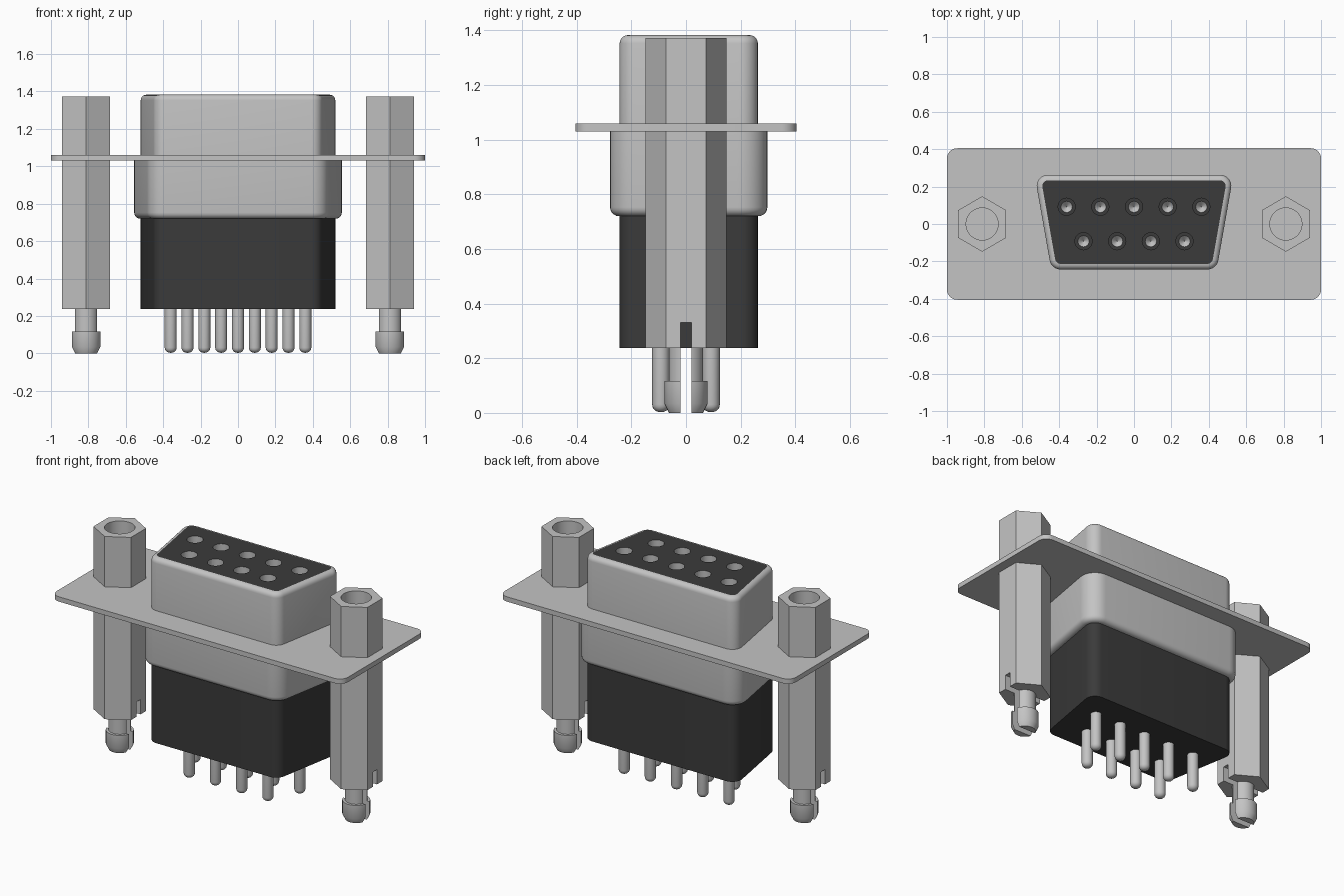
import bpy, bmesh
from math import sin, cos, tan, pi, radians

cube = bpy.data.objects.get("Cube")
if cube:
    bpy.data.objects.remove(cube)


def material(name, rgb, metallic=0.0):
    m = bpy.data.materials.new(name)
    m.use_nodes = True
    m.diffuse_color = (*rgb, 1)
    m.node_tree.nodes["Principled BSDF"].inputs["Base Color"].default_value = (*rgb, 1)
    return m


METAL = material("light_grey_metal", (0.55, 0.55, 0.55))
BLACK = material("black_plastic", (0.043, 0.043, 0.043))

SLANT = radians(10)


def rounded(corners, r, steps=8):
    """Outline through (x, y, start angle, end angle) corner arcs of radius r."""
    pts = []
    for x, y, a0, a1 in corners:
        for i in range(steps + 1):
            a = a0 + (a1 - a0) * i / steps
            pts.append((x + r * cos(a), y + r * sin(a)))
    return pts


def d_outline(inset):
    """Rounded D-shaped outline, wide at the back, shrunk by inset."""
    r = 0.06 - inset
    h = 0.253 - 0.06                       # arc centres stay fixed for every inset
    half = lambda y: 0.487 + y * tan(SLANT) - 0.06 / cos(SLANT)
    top, low = half(h), half(-h)
    yc = 0.01
    return rounded([(top, yc + h, -SLANT, pi / 2),
                    (-top, yc + h, pi / 2, pi + SLANT),
                    (-low, yc - h, pi + SLANT, 1.5 * pi),
                    (low, yc - h, 1.5 * pi, 2 * pi - SLANT)], r)


def circle(r, x=0, y=0, sides=32):
    return [(x + r * cos(pi / 2 + 2 * pi * i / sides),
             y + r * sin(pi / 2 + 2 * pi * i / sides)) for i in range(sides)]


def loft(bm, sections, bands=None):
    """Closed solid through (outline, z) sections; bands gives a material per step."""
    rings = [[bm.verts.new((x, y, z)) for x, y in pts] for pts, z in sections]
    n = len(rings[0])
    for k in range(len(rings) - 1):
        a, b = rings[k], rings[k + 1]
        for i in range(n):
            j = (i + 1) % n
            f = bm.faces.new((a[i], a[j], b[j], b[i]))
            f.material_index = bands[k] if bands else 0
    bm.faces.new(rings[0][::-1])
    bm.faces.new(rings[-1])


def finish(name, bm, mats, smooth=True):
    bmesh.ops.recalc_face_normals(bm, faces=bm.faces)
    me = bpy.data.meshes.new(name)
    bm.to_mesh(me)
    bm.free()
    for m in mats:
        me.materials.append(m)
    ob = bpy.data.objects.new(name, me)
    bpy.context.collection.objects.link(ob)
    if smooth:
        smooth_edges(ob)
    return ob


def activate(ob):
    bpy.ops.object.select_all(action="DESELECT")
    ob.select_set(True)
    bpy.context.view_layer.objects.active = ob


def smooth_edges(ob):
    activate(ob)
    bpy.ops.object.shade_smooth_by_angle(angle=radians(30))


def solid(name, sections, mat):
    bm = bmesh.new()
    loft(bm, sections)
    return finish(name, bm, [mat])


def cut(ob, cutter):
    mod = ob.modifiers.new("cut", "BOOLEAN")
    mod.operation = "DIFFERENCE"
    mod.solver = "EXACT"
    mod.material_mode = "TRANSFER"
    mod.object = cutter
    activate(ob)
    bpy.ops.object.modifier_apply(modifier="cut")
    bpy.data.objects.remove(cutter)
    smooth_edges(ob)


def fillet(z, r, inset, direction, steps=5):
    """D sections rounding from the side wall over to a flat end at height z."""
    arcs = [pi / 2 * i / steps for i in range(steps + 1)]
    return [(d_outline(inset + r * (1 - cos(a))), z + direction * r * (sin(a) - 1))
            for a in arcs]


# Mounting flange
flange = rounded([(0.945, 0.35, 0, pi / 2), (-0.945, 0.35, pi / 2, pi),
                  (-0.945, -0.35, pi, 1.5 * pi), (0.945, -0.35, 1.5 * pi, 2 * pi)], 0.055)
solid("flange", [(flange, 1.03), (flange, 1.06)], METAL)

# Metal shells above and below the flange
solid("front_shell", [(d_outline(0), 1.045)] + fillet(1.383, 0.03, 0, 1)
      + [(d_outline(0.03), 1.1)], METAL)
solid("rear_shell", [(d_outline(-0.035), 1.045)] + fillet(0.72, 0.033, -0.035, -1), METAL)

# Plastic body and socket face
solid("rear_body", [(d_outline(0), 0.238), (d_outline(0), 0.74)], BLACK)
socket_face = solid("socket_face", [(d_outline(0.03), 1.1), (d_outline(0.03), 1.383)], BLACK)

# Contact layout: five at the back, four at the front
contacts = [(0.18 * (i - 2), 0.092) for i in range(5)]
contacts += [(0.18 * (i - 1.5), -0.092) for i in range(4)]

# Metal-lined socket holes
bm = bmesh.new()
for x, y in contacts:
    loft(bm, [(circle(r, x, y, 24), z) for r, z in
              ((0.001, 1.15), (0.03, 1.18), (0.046, 1.18), (0.046, 1.45))], [1, 0, 1])
cut(socket_face, finish("socket_cutter", bm, [BLACK, METAL]))

# Solder pins with rounded tips
bm = bmesh.new()
for x, y in contacts:
    tip = [pi / 2 * i / 5 for i in range(6)]
    loft(bm, [(circle(0.032, x, y, 20), 0.26)]
         + [(circle(0.004 + 0.028 * cos(a), x, y, 20), 0.031 - 0.028 * sin(a)) for a in tip])
finish("pins", bm, [METAL])


def slot_cutter(x):
    bm = bmesh.new()
    box = [(x - 0.3, -0.02), (x + 0.3, -0.02), (x + 0.3, 0.02), (x - 0.3, 0.02)]
    loft(bm, [(box, -0.1), (box, 0.33)])
    return finish("slot_cutter", bm, [METAL], False)


# Hexagonal posts with drilled tops and split snap pegs
for side, x in (("left", 0.812), ("right", -0.812)):
    hexagon = circle(0.148, x, 0, 6)
    post = solid(side + "_hex_post", [(hexagon, 0.238), (hexagon, 1.372)], METAL)
    bm = bmesh.new()
    loft(bm, [(circle(r, x), z) for r, z in ((0.001, 0.87), (0.086, 0.93), (0.086, 1.5))])
    cut(post, finish("drill_cutter", bm, [METAL]))
    cut(post, slot_cutter(x))
    peg = solid(side + "_snap_peg", [(circle(r, x), z) for r, z in
                ((0.063, 0.25), (0.063, 0.117), (0.079, 0.117), (0.079, 0.034), (0.062, 0))], METAL)
    cut(peg, slot_cutter(x))
